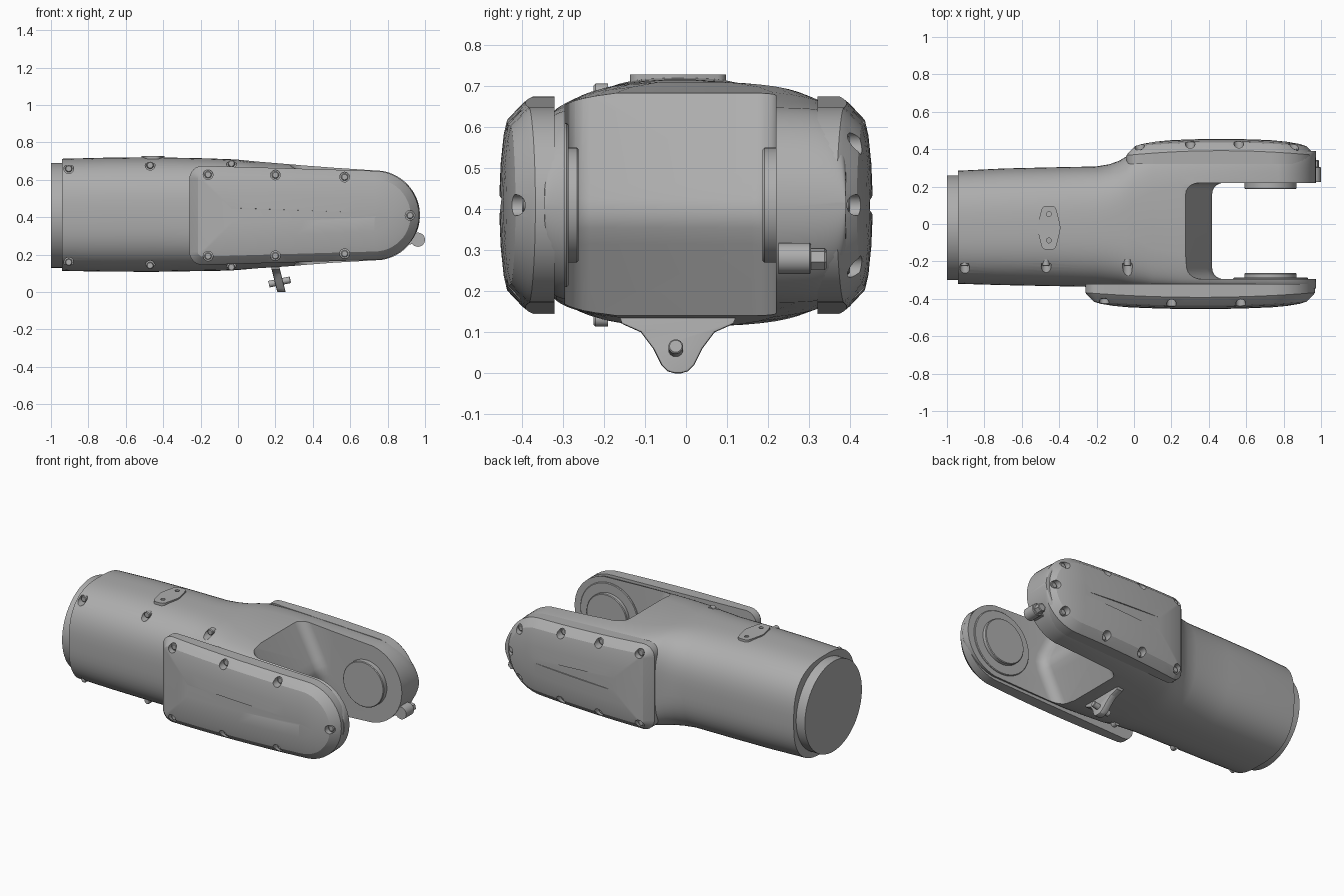
import bpy, bmesh, math
from mathutils import Vector

cube = bpy.data.objects.get("Cube")
if cube:
    bpy.data.objects.remove(cube, do_unlink=True)

grey = bpy.data.materials.new("satin_grey")
grey.use_nodes = True
grey.diffuse_color = (0.42, 0.42, 0.42, 1)
grey.node_tree.nodes["Principled BSDF"].inputs["Base Color"].default_value = grey.diffuse_color
MID_Z = 0.41
AXIS_X = 0.73  # joint axis of the fork


def loft(name, rings, bevel_rule=None, bevel=0.0, segments=5):
    """Skin a list of equal-length rings, cap both ends, optionally bevel chosen edges."""
    bm = bmesh.new()
    rows = [[bm.verts.new(p) for p in ring] for ring in rings]
    n = len(rows[0])
    for a, b in zip(rows, rows[1:]):
        for i in range(n):
            j = (i + 1) % n
            bm.faces.new((a[i], a[j], b[j], b[i]))
    bm.faces.new(rows[0])
    bm.faces.new(rows[-1])
    bmesh.ops.recalc_face_normals(bm, faces=bm.faces)
    if bevel_rule:
        edges = [e for e in bm.edges if bevel_rule(e)]
        bmesh.ops.bevel(bm, geom=edges, offset=bevel, segments=segments,
                        profile=0.5, affect='EDGES')
    mesh = bpy.data.meshes.new(name)
    bm.to_mesh(mesh)
    bm.free()
    mesh.materials.append(grey)
    obj = bpy.data.objects.new(name, mesh)
    bpy.context.collection.objects.link(obj)
    return obj


def rod(name, start, end, radius, sides=32, rim=0.0):
    start, end = Vector(start), Vector(end)
    axis = (end - start).normalized()
    u = axis.orthogonal().normalized()
    v = axis.cross(u)

    def ring(c, r):
        return [c + r * (u * math.cos(t) + v * math.sin(t))
                for t in (math.tau * i / sides for i in range(sides))]
    rings = [ring(start, radius), ring(end - axis * rim, radius)]
    if rim:
        rings.append(ring(end, radius - rim))
    return loft(name, rings)


def activate(obj):
    bpy.ops.object.select_all(action='DESELECT')
    obj.select_set(True)
    bpy.context.view_layer.objects.active = obj


def cut(obj, cutters):
    activate(obj)
    for c in cutters:
        c.hide_render = True
        mod = obj.modifiers.new("cut", 'BOOLEAN')
        mod.operation = 'DIFFERENCE'
        mod.solver = 'EXACT'
        mod.object = c
        bpy.ops.object.modifier_apply(modifier=mod.name)
        bpy.data.objects.remove(c, do_unlink=True)


# Body: a rounded tube that widens into a fork
def section(x, y0, y1, z0, z1, power, lens, count=64):
    ring = []
    for i in range(count):
        t = math.tau * (i + 0.5) / count
        c, s = math.cos(t), math.sin(t)
        u = math.copysign(abs(c) ** (2 / power), c)
        w = math.copysign(abs(s) ** (2 / power), s) * (1 - lens * u * u)
        ring.append(Vector((x, (y0 + y1) / 2 + u * (y1 - y0) / 2,
                            (z0 + z1) / 2 + w * (z1 - z0) / 2)))
    return ring


stations = [
    (-0.94, -0.32, 0.285, 0.113, 0.713, 2.7, 0),
    (-0.7, -0.327, 0.297, 0.109, 0.719, 2.7, 0),
    (-0.45, -0.332, 0.303, 0.108, 0.721, 2.7, 0),
    (-0.2, -0.337, 0.308, 0.112, 0.716, 2.8, 0),
    (-0.13, -0.34, 0.32, 0.113, 0.714, 3, 0),
    (-0.08, -0.34, 0.338, 0.114, 0.712, 3.3, 0.02),
    (-0.04, -0.342, 0.362, 0.115, 0.711, 3.8, 0.04),
    (0, -0.344, 0.385, 0.116, 0.71, 4.6, 0.08),
    (0.1, -0.345, 0.39, 0.119, 0.706, 7, 0.15),
    (0.25, -0.345, 0.39, 0.126, 0.696, 9, 0.14),
    (0.5, -0.345, 0.39, 0.15, 0.672, 10, 0.08),
]
rings = [section(*s) for s in stations]
for k in range(13):  # rounded fork tips
    a = math.radians(80 - 6.5 * k)
    h = 0.243 * math.sin(a)
    rings.append(section(AXIS_X + 0.243 * math.cos(a), -0.345, 0.39,
                         MID_Z - h, MID_Z + h, 10, 0.02))
body = loft("fork_body", rings)

# Slot between the fork arms, with a wedge-shaped floor and filleted corners
wedge = [(0.21, 0.81), (0.39, 0.465), (0.41, 0.425), (0.418, 0.39),
         (0.41, 0.355), (0.39, 0.315), (0.21, -0.03), (1.3, -0.03), (1.3, 0.81)]
slot = loft("slot_cutter", [[Vector((x, y, z)) for x, z in wedge] for y in (-0.295, 0.22)],
            lambda e: all(v.co.x < 0.5 for v in e.verts)
            and abs(e.verts[0].co.y - e.verts[1].co.y) < 0.01, 0.06)
cutters = [slot]
for x, dz in ((-0.905, 0.25), (-0.47, 0.268), (-0.035, 0.277)):
    for z in (MID_Z + dz, MID_Z - dz):
        cutters.append(rod("pocket_cutter", (x, -0.21, z), (x, -0.6, z), 0.026, 24))
        rod("body_screw", (x, -0.19, z), (x, -0.225, z), 0.019, 16, 0.004)
cut(body, cutters)

# Round neck at the closed end
rod("neck", (-0.9, -0.02, MID_Z), (-1, -0.02, MID_Z), 0.28, 64)


# Side covers: domed plates, square at one end and round at the other
def outline(left, d):
    r = max(0.07 - d, 0.008)
    top = 0.265 - d

    def arc(cx, cz, rad, a0, a1, steps):
        return [(cx + rad * math.cos(t), cz + rad * math.sin(t)) for t in
                (math.radians(a0 + (a1 - a0) * i / steps) for i in range(steps + 1))]

    def between(p, q, n=8):
        return [(p[0] + (q[0] - p[0]) * i / n, p[1] + (q[1] - p[1]) * i / n)
                for i in range(1, n)]
    cx = left + d + r
    tip = arc(AXIS_X, MID_Z, 0.238 - d, -90, 90, 24)
    upper = arc(cx, MID_Z + top - r, r, 90, 180, 6)
    lower = arc(cx, MID_Z - top + r, r, 180, 270, 6)
    return tip + between(tip[-1], upper[0]) + upper + lower + between(lower[-1], tip[0])


LAYERS = [(0, 0.32), (0, 0.392), (0.008, 0.402), (0.045, 0.437),
          (0.08, 0.445), (0.15, 0.452), (0.225, 0.455)]


def cover(name, side, left, screws):
    middle, half = (left + 0.97) / 2, (0.97 - left) / 2
    shell = []
    for k, (d, y) in enumerate(LAYERS):
        bow = 0.025 if k else 0
        shell.append([Vector((x, side * (y - bow * ((x - middle) / half) ** 2), z))
                      for x, z in outline(left, d)])
    plate = loft(name, shell)
    holes = []
    for x, z in screws:
        holes.append(rod("hole_cutter", (x, side * 0.39, z), (x, side * 0.6, z), 0.026, 24))
        rod(name + "_screw", (x, side * 0.37, z), (x, side * 0.4, z), 0.019, 16, 0.004)
    cut(plate, holes)


def pairs(points):
    return [(x, MID_Z + s * dz) for x, dz in points for s in (1, -1)]


cover("front_cover", -1, -0.26,
      pairs([(-0.16, 0.218), (0.2, 0.216), (0.57, 0.205)]) + [(0.92, MID_Z)])
cover("back_cover", 1, -0.04,
      pairs([(0.03, 0.218), (0.3, 0.215), (0.56, 0.205), (0.855, 0.15)]) + [(0.92, MID_Z)])

# Joint bosses facing each other across the slot
for name, y, inner, r in (("front_flange", -0.32, -0.287, 0.2),
                          ("front_boss", -0.32, -0.262, 0.14),
                          ("back_boss", 0.25, 0.187, 0.14)):
    rod(name, (AXIS_X, y, MID_Z), (AXIS_X, inner, MID_Z), r, 64, 0.004)

# Hinge lug on the back arm tip
rod("hinge_lug", (0.962, 0.225, 0.28), (0.962, 0.305, 0.28), 0.038, 24, 0.004)
rod("hinge_nut", (0.962, 0.3, 0.278), (0.962, 0.342, 0.278), 0.027, 6, 0.004)
rod("hinge_web", (0.92, 0.225, 0.295), (0.92, 0.3, 0.295), 0.04, 24)

# Name plate on top, with two fixing holes
hexagon = [(-0.035, -0.137), (0.035, -0.137), (0.064, -0.02),
           (0.035, 0.097), (-0.035, 0.097), (-0.064, -0.02)]
badge = loft("top_plate", [[Vector((x - 0.455, y, z)) for x, y in hexagon]
                           for z in (0.66, 0.728)],
             lambda e: abs(e.verts[0].co.z - e.verts[1].co.z) > 0.01, 0.02, 4)
cut(badge, [rod("hole_cutter", (-0.455, y, 0.715), (-0.455, y, 0.8), 0.013, 16)
            for y in (0.053, -0.088)])

# Leaning fin below, with a cross peg
fin_half = [(0.15, 0.16), (0.135, 0.12), (0.09, 0.1), (0.06, 0.06),
            (0.04, 0.02), (0.025, 0.005), (0.008, 0)]
fin = [(-0.02 + y, z) for y, z in fin_half] + [(-0.02 - y, z) for y, z in reversed(fin_half)]
loft("fin", [[Vector((x + 0.25 * (0.12 - z), y, z)) for y, z in fin] for x in (0.18, 0.225)],
     lambda e: abs(e.verts[0].co.y - e.verts[1].co.y) > 0.001
     and max(v.co.z for v in e.verts) < 0.13, 0.006, 2)
rod("fin_peg", (0.165, -0.025, 0.042), (0.28, -0.025, 0.066), 0.018, 20, 0.003)

# Smooth shading with crisp edges
for obj in bpy.context.collection.objects:
    if obj.type == 'MESH' and obj.data.materials and obj.data.materials[0] == grey:
        activate(obj)
        bpy.ops.object.shade_smooth_by_angle(angle=math.radians(28))
